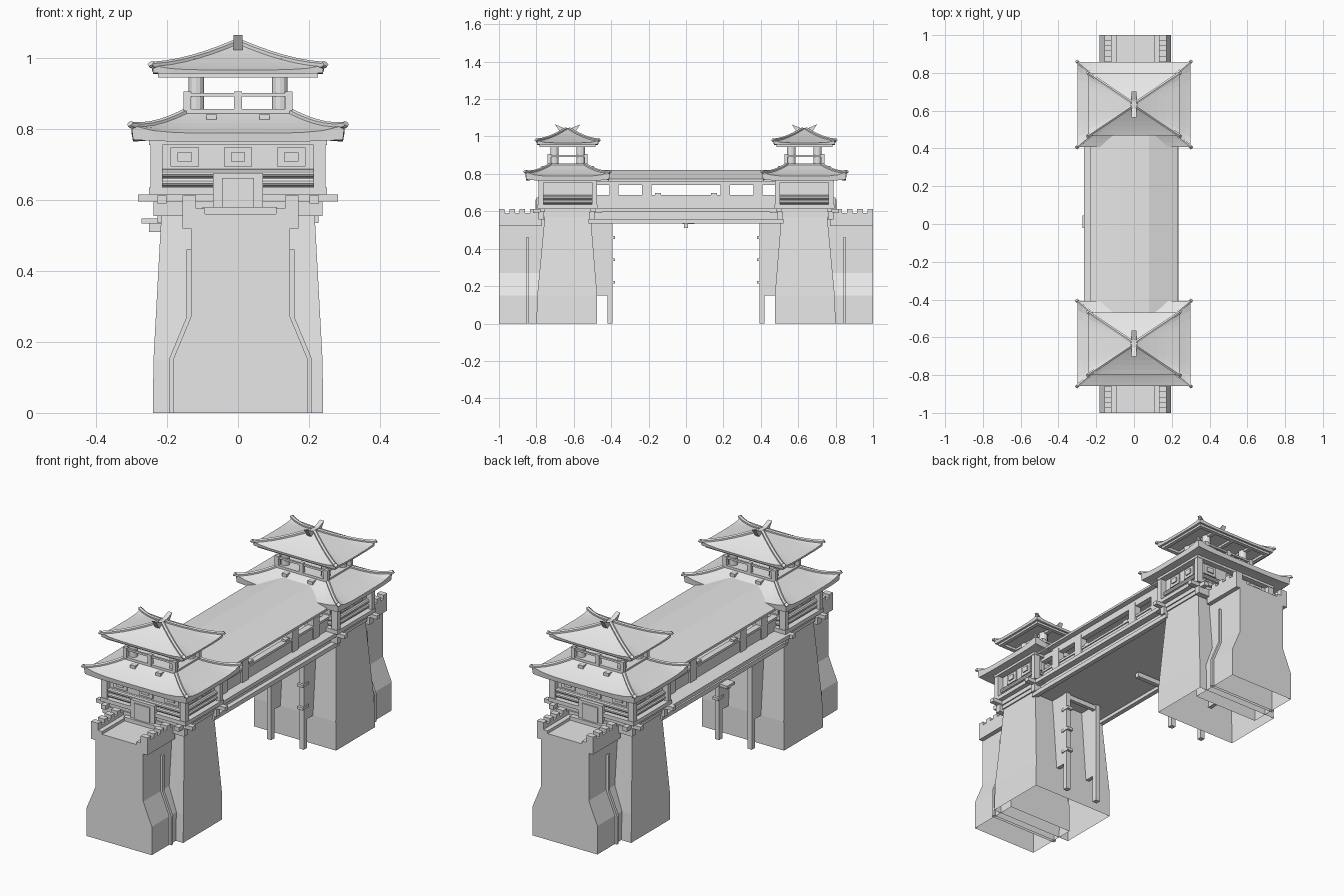
import bpy, bmesh
from mathutils import Vector, Matrix

old = bpy.data.objects.get("Cube")
if old:
    bpy.data.objects.remove(old)

mat = bpy.data.materials.new("plain_grey")
mat.use_nodes = True
GREY = (0.8, 0.8, 0.8, 1)
mat.diffuse_color = GREY
mat.node_tree.nodes["Principled BSDF"].inputs["Base Color"].default_value = GREY

C = -0.633          # y centre of the front tower
W = 0.007           # x centre of the outer wall
SIDES = (-1, 1)


def finish(name, bm, mirror=True):
    bmesh.ops.recalc_face_normals(bm, faces=bm.faces)
    me = bpy.data.meshes.new(name)
    bm.to_mesh(me)
    bm.free()
    me.materials.append(mat)
    ob = bpy.data.objects.new(name, me)
    bpy.context.collection.objects.link(ob)
    if mirror:
        mod = ob.modifiers.new("other_end", 'MIRROR')
        mod.use_axis = (False, True, False)
        mod.use_mirror_merge = False


def box(bm, x0, x1, y0, y1, z0, z1):
    m = Matrix.Translation(((x0 + x1) / 2, (y0 + y1) / 2, (z0 + z1) / 2))
    bmesh.ops.create_cube(bm, size=1, matrix=m @ Matrix.Diagonal((x1 - x0, y1 - y0, z1 - z0, 1)))


def rod(bm, a, b, r, n=10):
    a, b = Vector(a), Vector(b)
    d = b - a
    m = Matrix.Translation((a + b) / 2) @ d.to_track_quat('Z', 'Y').to_matrix().to_4x4()
    bmesh.ops.create_cone(bm, cap_ends=True, segments=n, radius1=r, radius2=r, depth=d.length, matrix=m)


def loft(bm, rings):
    rings = [[bm.verts.new(p) for p in r] for r in rings]
    n = len(rings[0])
    for a, b in zip(rings, rings[1:]):
        for i in range(n):
            j = (i + 1) % n
            bm.faces.new((a[i], a[j], b[j], b[i]))
    bm.faces.new(rings[0])
    bm.faces.new(rings[-1])


def open_bottom(bm):
    ground = [f for f in bm.faces if f.calc_center_median().z < 0.001]
    bmesh.ops.delete(bm, geom=ground, context='FACES_ONLY')


def rect(hx, y0, y1, z):
    return [(-hx, y0, z), (hx, y0, z), (hx, y1, z), (-hx, y1, z)]


def prism(bm, pts, y0, y1):
    loft(bm, [[(x, y, z) for x, z in pts] for y in (y0, y1)])


# Tapered hollow tower base
bm = bmesh.new()
loft(bm, [rect(0.24, -0.80, -0.475, 0), rect(0.238, -0.795, -0.475, 0.15), rect(0.215, -0.755, -0.51, 0.575)])
open_bottom(bm)
finish("tower_base", bm)

# Outer wall with flared foot and a slim pilaster on each flank
def wall_outline(grow, top):
    half = [(0.19 + grow, 0), (0.19 + grow, 0.15), (0.14 + grow, 0.27), (0.14 + grow, top)]
    return [(W + x, z) for x, z in half] + [(W - x, z) for x, z in reversed(half)]

bm = bmesh.new()
prism(bm, wall_outline(0, 0.56), -1.0, -0.72)
prism(bm, wall_outline(0.012, 0.46), -0.855, -0.84)
open_bottom(bm)
finish("outer_wall", bm)

# Stepped battlements
bm = bmesh.new()
for s in SIDES:
    x0, x1 = sorted((W + s * 0.125, W + s * 0.164))
    box(bm, x0, x1, -1.0, -0.77, 0.52, 0.592)
    for y in (-0.985, -0.93, -0.875, -0.82):
        box(bm, x0, x1, y - 0.015, y + 0.015, 0.592, 0.612)
    x0, x1 = sorted((W + s * 0.1, W + s * 0.125))
    box(bm, x0, x1, -1.0, -0.77, 0.55, 0.575)
finish("battlements", bm)

# Platform and corner beam ends under the gatehouse
bm = bmesh.new()
box(bm, -0.25, 0.25, C - 0.16, C + 0.16, 0.615, 0.635)
box(bm, -0.222, 0.222, C - 0.13, C + 0.13, 0.57, 0.615)
for s in SIDES:
    y, x = C + s * 0.135, s * 0.215
    box(bm, -0.282, 0.282, y - 0.013, y + 0.013, 0.595, 0.615)
    box(bm, -0.238, 0.238, y - 0.02, y + 0.01, 0.555, 0.595)
    box(bm, x - 0.013, x + 0.013, C - 0.185, C + 0.185, 0.59, 0.612)
finish("gatehouse_platform", bm)

# Gatehouse body, corner posts, log courses and top beams
bm = bmesh.new()
box(bm, -0.215, 0.215, C - 0.13, C + 0.13, 0.63, 0.775)
for s in SIDES:
    for t in SIDES:
        x, y = s * 0.23, C + t * 0.143
        box(bm, x - 0.017, x + 0.017, y - 0.013, y + 0.013, 0.63, 0.775)
    for z in (0.65, 0.675):
        rod(bm, (-0.215, C + s * 0.135, z), (0.215, C + s * 0.135, z), 0.012)
        rod(bm, (s * 0.22, C - 0.13, z), (s * 0.22, C + 0.13, z), 0.012)
box(bm, -0.25, 0.25, C - 0.158, C + 0.158, 0.755, 0.778)
finish("gatehouse_body", bm)

# Window frames and panels all round
bm = bmesh.new()
for s in SIDES:
    for x in (-0.15, 0, 0.15):
        for half, h, out in ((0.04, 0.027, 0.006), (0.02, 0.013, 0.012)):
            y = C + s * 0.13
            box(bm, x - half, x + half, y - out, y + out, 0.721 - h, 0.721 + h)
    for k in (-0.055, 0.055):
        for half, h, out in ((0.035, 0.027, 0.006), (0.018, 0.013, 0.012)):
            x = s * 0.215
            box(bm, x - out, x + out, C + k - half, C + k + half, 0.721 - h, 0.721 + h)
finish("gatehouse_windows", bm)

# Outer door with frame and step
bm = bmesh.new()
box(bm, -0.07, 0.07, C - 0.165, C - 0.12, 0.58, 0.675)
box(bm, -0.045, 0.045, C - 0.171, C - 0.12, 0.575, 0.662)
box(bm, -0.1, 0.11, C - 0.18, C - 0.1, 0.558, 0.58)
finish("gatehouse_door", bm)


# Swept hip roof: concave slope, lifted corners, level fascia
def swept_roof(name, hx, hy, tx, ty, z0, z1, lift, rim):
    bm = bmesh.new()
    steps, n = 6, 10

    def point(sx, sy, t):
        ax, ay = hx + (tx - hx) * t, hy + (ty - hy) * t
        corner = min(abs(sx), abs(sy)) ** 5
        z = z0 + (z1 - z0) * (0.7 * t + 0.3 * t * t) + lift * corner * (1 - t) ** 3
        return (sx * ax, C + sy * ay, z)

    u = [-1 + 2 * i / n for i in range(n)]
    loop = [(a, -1) for a in u] + [(1, a) for a in u] + [(-a, 1) for a in u] + [(-1, -a) for a in u]
    rings = [[point(a, b, i / steps) for a, b in loop] for i in range(steps + 1)]
    low = [(x * 0.985, C + (y - C) * 0.985, z0 - rim + (z - z0) * 0.25) for x, y, z in rings[0]]
    inner = [(x * 0.8, C + (y - C) * 0.8, z0 - rim + 0.004) for x, y, z in rings[0]]
    loft(bm, [inner, low] + rings)
    finish(name, bm)
    # Raised ridges along the hips
    bm = bmesh.new()
    for sx in SIDES:
        for sy in SIDES:
            path = [Vector(point(sx, sy, i / steps)) for i in range(steps + 1)]
            path.insert(0, path[0] + Vector((sx * 0.004, sy * 0.004, 0.005)))
            for a, b in zip(path, path[1:]):
                rod(bm, a, b, 0.01, 6)
    finish(name + "_hips", bm)


swept_roof("lower_roof", 0.3, 0.225, 0.14, 0.09, 0.788, 0.852, 0.022, 0.024)
swept_roof("upper_roof", 0.242, 0.165, 0.012, 0.01, 0.966, 1.04, 0.013, 0.012)

# Open lookout: floor, columns, railing and top frame
bm = bmesh.new()
box(bm, -0.15, 0.15, C - 0.105, C + 0.105, 0.835, 0.856)
for s in SIDES:
    for t in SIDES:
        rod(bm, (s * 0.118, C + t * 0.07, 0.85), (s * 0.118, C + t * 0.07, 0.955), 0.022, 12)
    y, x = C + s * 0.098, s * 0.143
    for p in (-0.143, 0, 0.143):
        box(bm, p - 0.011, p + 0.011, y - 0.009, y + 0.009, 0.85, 0.905)
    box(bm, -0.143, 0.143, y - 0.005, y + 0.005, 0.891, 0.901)
    box(bm, x - 0.005, x + 0.005, C - 0.098, C + 0.098, 0.891, 0.901)
    for p in (-0.075, 0.075):
        y = C + s * 0.12
        box(bm, p - 0.014, p + 0.014, y - 0.02, y + 0.02, 0.826, 0.842)
    x, y = s * 0.215, C + s * 0.14
    box(bm, x - 0.01, x + 0.01, C - 0.15, C + 0.15, 0.945, 0.962)
    box(bm, -0.225, 0.225, y - 0.01, y + 0.01, 0.945, 0.962)
for x in (-0.118, 0, 0.118):
    box(bm, x - 0.01, x + 0.01, C - 0.14, C + 0.14, 0.947, 0.962)
finish("lookout", bm)

# Winged ridge finial
bm = bmesh.new()
wing = [(-0.068, 1.065), (-0.035, 1.015), (0.035, 1.015), (0.068, 1.065), (0.02, 1.045), (-0.02, 1.045)]
loft(bm, [[(x, C + y, z) for y, z in wing] for x in (-0.012, 0.012)])
finish("roof_finial", bm)

# Bridge deck with ledges, underframe and edge beams
bm = bmesh.new()
box(bm, -0.265, 0.235, -0.5, 0.5, 0.595, 0.615)
box(bm, -0.2, 0.2, -0.52, 0.52, 0.55, 0.6)
for x in (-0.215, 0.215):
    box(bm, x - 0.012, x + 0.012, -0.52, 0.52, 0.535, 0.558)
finish("bridge_deck", bm, False)
bm = bmesh.new()
box(bm, -0.25, -0.02, -0.012, 0.012, 0.51, 0.535)
box(bm, -0.272, -0.21, -0.02, 0.045, 0.533, 0.547)
finish("hoist_beam", bm, False)

# Bridge parapets, columns and eave beams
bm = bmesh.new()
for s in SIDES:
    x = s * 0.172
    box(bm, x - 0.01, x + 0.01, -0.5, 0.5, 0.61, 0.675)
    box(bm, x - 0.016, x + 0.016, -0.5, 0.5, 0.675, 0.687)
    box(bm, x - 0.015, x + 0.015, -0.5, 0.5, 0.74, 0.78)
    for y in (-0.385, -0.21, 0.21, 0.385):
        box(bm, x - 0.018, x + 0.018, y - 0.025, y + 0.025, 0.61, 0.76)
    for y in (-0.15, 0.15):
        box(bm, x - 0.012, x + 0.012, y - 0.015, y + 0.015, 0.685, 0.698)
finish("bridge_sides", bm, False)

# Bridge roof with a flat crown and sloping flanks
bm = bmesh.new()
crown = [(-0.232, 0.772), (-0.08, 0.822), (0.08, 0.822), (0.232, 0.772)]
prism(bm, crown + [(x, z - 0.012) for x, z in reversed(crown)], -0.56, 0.56)
finish("bridge_roof", bm, False)

# Support posts, back fins, rungs and cross bar
bm = bmesh.new()
for x in (-0.095, 0.095):
    box(bm, x - 0.013, x + 0.013, -0.42, -0.394, 0, 0.56)
    box(bm, x - 0.01, x + 0.01, -0.52, -0.42, 0.15, 0.56)
for z in (0.22, 0.34, 0.46):
    box(bm, 0.078, 0.112, -0.43, -0.38, z - 0.007, z + 0.007)
box(bm, -0.095, 0.095, -0.417, -0.397, 0.52, 0.545)
finish("support_posts", bm)
